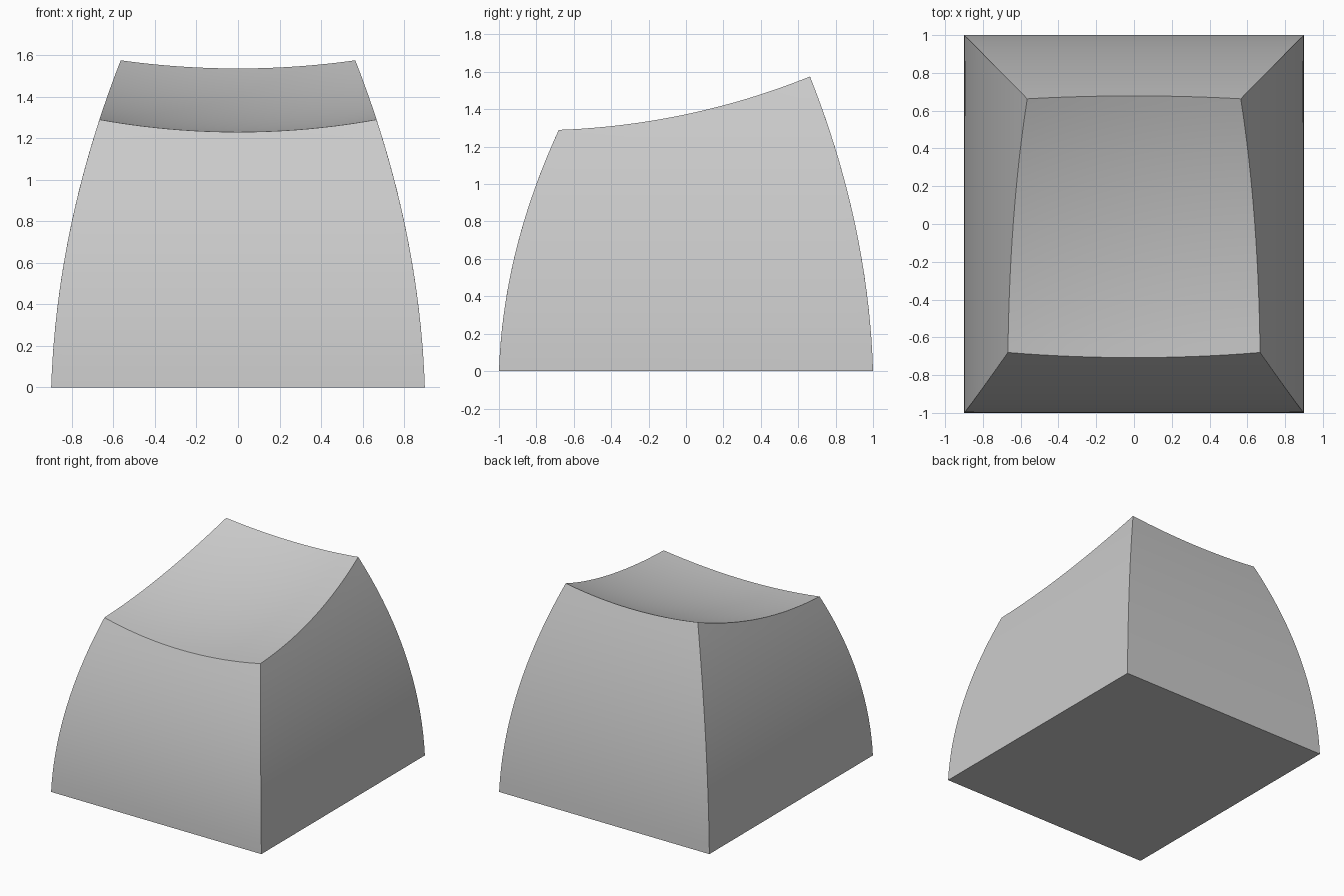
import bpy, bmesh, math

if "Cube" in bpy.data.objects:
    bpy.data.objects.remove(bpy.data.objects["Cube"])

N = 24   # divisions along each edge of the top
H = 18   # divisions up the walls
DISH_Y, DISH_Z, DISH_R = -0.82, 5.03, 3.802   # sphere that scoops the top


def body_point(u, v, z):
    """Point in the tapering rectangular section at height z (u, v in -1..1)."""
    half_x = 0.9 - 0.0344 * z - 0.1132 * z * z
    back = 1 - 0.0314 * z - 0.116 * z * z
    front = -1 + 0.034 * z + 0.166 * z * z
    return u * half_x, front + (back - front) * (v + 1) / 2, z


def top_height(u, v):
    """Height at which this column of the body meets the dish."""
    z = 1.4
    for _ in range(40):
        x, y, _z = body_point(u, v, z)
        z = DISH_Z - math.sqrt(DISH_R ** 2 - x * x - (y - DISH_Y) ** 2)
    return z


bm = bmesh.new()
step = [-1 + 2 * i / N for i in range(N + 1)]

# Dished top
top = [[bm.verts.new(body_point(u, v, top_height(u, v))) for u in step] for v in step]
for j in range(N):
    for i in range(N):
        bm.faces.new((top[j][i], top[j][i + 1], top[j + 1][i + 1], top[j + 1][i]))

# Curved walls, from the rim down to the base
loop = ([(i, 0) for i in range(N)] + [(N, j) for j in range(N)]
        + [(i, N) for i in range(N, 0, -1)] + [(0, j) for j in range(N, 0, -1)])
upper = [top[j][i] for i, j in loop]
for k in range(H - 1, -1, -1):
    lower = [bm.verts.new(body_point(step[i], step[j], top[j][i].co.z * k / H))
             for i, j in loop]
    for a in range(len(loop)):
        b = (a + 1) % len(loop)
        bm.faces.new((lower[a], lower[b], upper[b], upper[a]))
    upper = lower

# Flat base
bm.faces.new(upper[::-1])
bmesh.ops.recalc_face_normals(bm, faces=bm.faces)

mesh = bpy.data.meshes.new("keycap")
bm.to_mesh(mesh)
bm.free()
keycap = bpy.data.objects.new("keycap", mesh)
bpy.context.collection.objects.link(keycap)
bpy.context.view_layer.objects.active = keycap
keycap.select_set(True)
bpy.ops.object.shade_smooth_by_angle(angle=math.radians(30))
